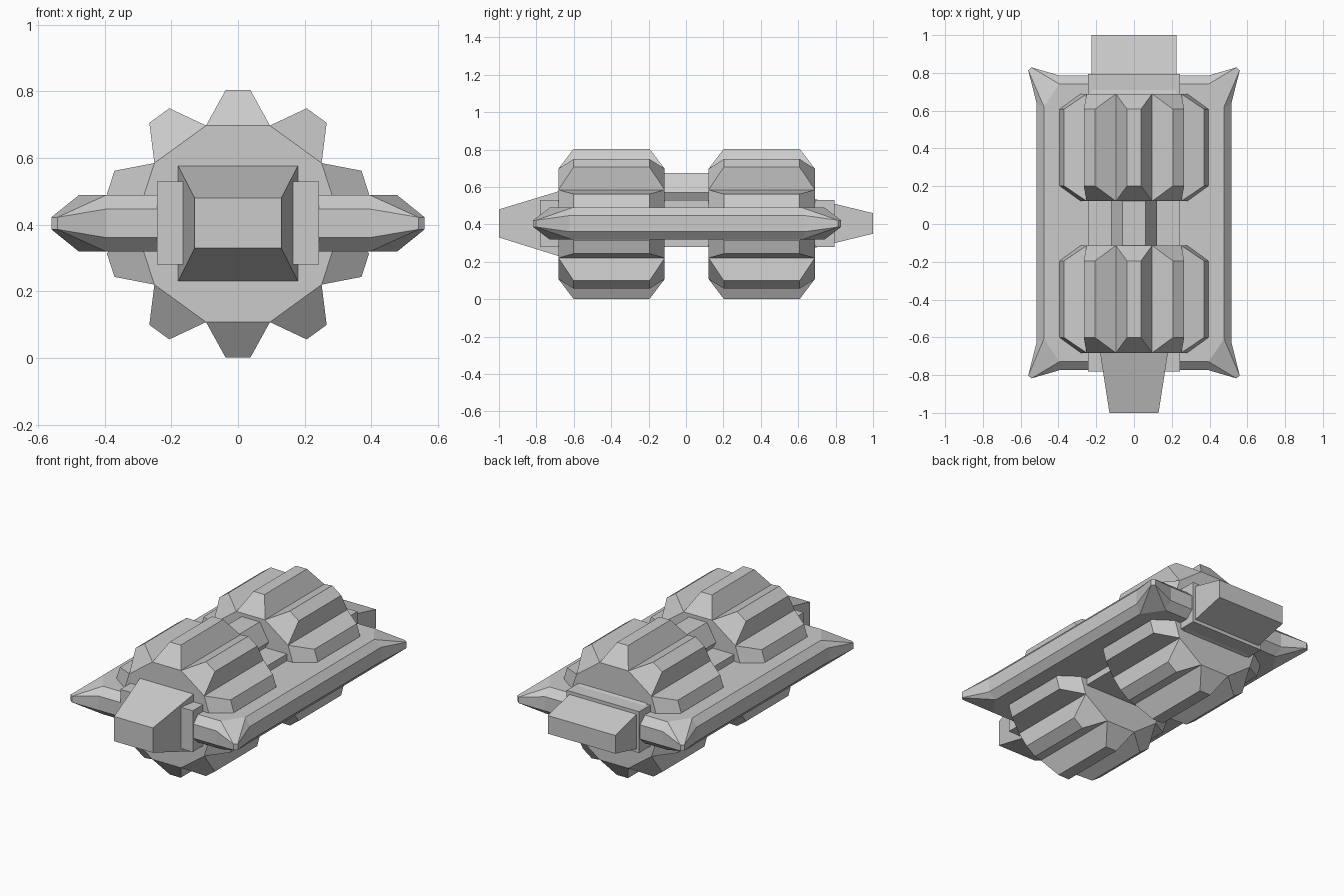
import bpy, bmesh
from math import cos, sin, pi
from mathutils import Vector

if "Cube" in bpy.data.objects:
    bpy.data.objects.remove(bpy.data.objects["Cube"])

ZC, YC = 0.4025, 0.006   # height of the long axis, lengthwise centre of the hull


def finish(bm, name):
    bmesh.ops.remove_doubles(bm, verts=bm.verts, dist=1e-5)
    bmesh.ops.recalc_face_normals(bm, faces=bm.faces)
    mesh = bpy.data.meshes.new(name)
    bm.to_mesh(mesh)
    bm.free()
    ob = bpy.data.objects.new(name, mesh)
    bpy.context.collection.objects.link(ob)
    return ob


def loft(rings):
    """Closed solid through rings of equal point count; returns bmesh and side faces."""
    bm = bmesh.new()
    vs = [[bm.verts.new(p) for p in r] for r in rings]
    n = len(vs[0])
    sides = []
    for a, b in zip(vs, vs[1:]):
        for i in range(n):
            j = (i + 1) % n
            sides.append(bm.faces.new((a[i], a[j], b[j], b[i])))
    bm.faces.new(vs[0][::-1])
    bm.faces.new(vs[-1])
    bmesh.ops.recalc_face_normals(bm, faces=bm.faces)
    return bm, sides


def polygon(n, r, y, z):
    return [(r * cos(2 * pi * i / n), y, z + r * sin(2 * pi * i / n)) for i in range(n)]


def rect(y, hx, z0, z1):
    return [(-hx, y, z0), (hx, y, z0), (hx, y, z1), (-hx, y, z1)]


# Two ten-sided drums with a tapered lug on every side
def drum(name, yc):
    half, r = 0.284, 0.31
    bm, sides = loft([polygon(10, r, yc - half, ZC), polygon(10, r, yc + half, ZC)])
    apothem, half_side = r * cos(pi / 10), r * sin(pi / 10)
    for f in bmesh.ops.extrude_discrete_faces(bm, faces=sides)["faces"]:
        c = f.calc_center_median()
        out = Vector((c.x, 0, c.z - ZC)).normalized()
        tan = Vector((-out.z, 0, out.x))
        for v in f.verts:
            d = v.co - c
            v.co = (c + out * (0.4015 - apothem)
                    + tan * d.dot(tan) * 0.037 / half_side
                    + Vector((0, d.y * 0.203 / half, 0)))
    return finish(bm, name)


drum("front_drum", -0.398)
drum("rear_drum", 0.405)

# Central beam and the hexagonal shaft riding on it
finish(loft([rect(-0.78, 0.243, 0.28, 0.53), rect(0.795, 0.243, 0.28, 0.53)])[0], "central_beam")
finish(loft([polygon(6, 0.122, -0.2, 0.57), polygon(6, 0.122, 0.2, 0.57)])[0], "upper_shaft")

# Tapered nose and tail blocks
finish(loft([rect(-1.0, 0.13, 0.33, 0.48), rect(-0.68, 0.18, 0.23, 0.577)])[0], "nose_block")
finish(loft([rect(0.69, 0.226, 0.275, 0.535), rect(1.0, 0.226, 0.35, 0.46)])[0], "tail_block")

# Flat side deck with bevelled rim and drawn-out corner spikes
RIM = [(0.515, 0.63, 0.043), (0.56, 0.808, 0.018), (0.542, 0.823, 0.018), (0.395, 0.78, 0.043)]
FLAT = [(0.477, 0.615, 0.085), (0.477, 0.615, 0.085), (0.395, 0.735, 0.085), (0.395, 0.735, 0.085)]


def deck_ring(corner, side):
    pts = []
    for sx, sy, step in ((1, 1, 1), (-1, 1, -1), (-1, -1, 1), (1, -1, -1)):
        pts += [(sx * x, sy * y + YC, 0.404 + side * h) for x, y, h in corner[::step]]
    return pts


finish(loft([deck_ring(FLAT, -1), deck_ring(RIM, -1), deck_ring(RIM, 1), deck_ring(FLAT, 1)])[0], "side_deck")
